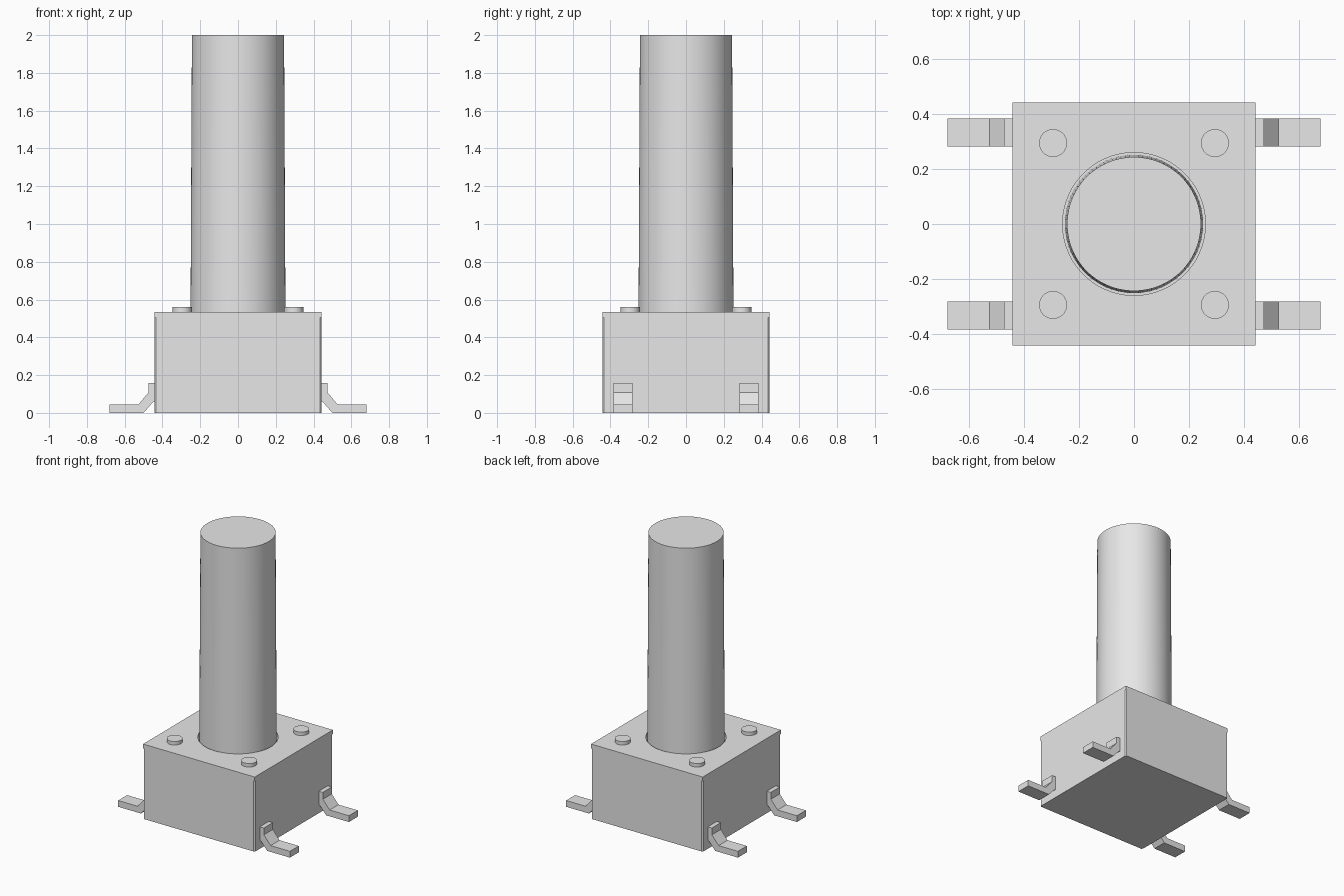
import bpy
import bmesh

if "Cube" in bpy.data.objects:
    bpy.data.objects.remove(bpy.data.objects["Cube"], do_unlink=True)

grey = bpy.data.materials.new("light_grey")
grey.use_nodes = True
grey.diffuse_color = (0.8, 0.8, 0.8, 1)
grey.node_tree.nodes["Principled BSDF"].inputs["Base Color"].default_value = (0.8, 0.8, 0.8, 1)


def add_object(name, bm):
    bmesh.ops.recalc_face_normals(bm, faces=bm.faces)
    mesh = bpy.data.meshes.new(name)
    bm.to_mesh(mesh)
    bm.free()
    mesh.materials.append(grey)
    obj = bpy.data.objects.new(name, mesh)
    bpy.context.collection.objects.link(obj)
    return obj


def prism(name, points, offset):
    """Extrude a closed outline of 3D points by an offset."""
    bm = bmesh.new()
    face = bm.faces.new([bm.verts.new(p) for p in points])
    moved = bmesh.ops.extrude_face_region(bm, geom=[face])["geom"]
    bmesh.ops.translate(bm, vec=offset,
                        verts=[v for v in moved if isinstance(v, bmesh.types.BMVert)])
    return add_object(name, bm)


def cylinder(name, r_bottom, r_top, z0, z1, x=0, y=0, sides=64):
    bpy.ops.mesh.primitive_cone_add(vertices=sides, radius1=r_bottom, radius2=r_top,
                                    depth=z1 - z0, location=(x, y, (z0 + z1) / 2))
    obj = bpy.context.object
    obj.name = name
    obj.data.materials.append(grey)
    bpy.ops.object.shade_smooth_by_angle()
    return obj


# Housing with small corner chamfers under a square cover
half, c = 0.442, 0.008
split, top = 0.505, 0.535
inner = half - c
outline = [(half, -inner), (half, inner), (inner, half), (-inner, half),
           (-half, inner), (-half, -inner), (-inner, -half), (inner, -half)]
housing = prism("housing", [(x, y, 0) for x, y in outline], (0, 0, split))
square = [(-half, -half, split), (half, -half, split), (half, half, split), (-half, half, split)]
cover = prism("cover", square, (0, 0, top - split))

# Round well for the plunger
cutter = cylinder("well_cutter", 0.26, 0.26, 0.43, 0.7, sides=96)
cutter.hide_render = True
for part in (housing, cover):
    cut = part.modifiers.new("well", 'BOOLEAN')
    cut.operation = 'DIFFERENCE'
    cut.solver = 'EXACT'
    cut.object = cutter
    bpy.ops.object.select_all(action='DESELECT')
    part.select_set(True)
    bpy.context.view_layer.objects.active = part
    bpy.ops.object.modifier_apply(modifier=cut.name)
    bpy.ops.object.shade_smooth_by_angle()
bpy.data.objects.remove(cutter, do_unlink=True)

# Slightly tapered plunger
cylinder("plunger", 0.252, 0.244, 0.4, 2.0, sides=96)

# Four cover rivets and four bent terminals
pin_profile = [(0.43, 0.157), (0.474, 0.157), (0.474, 0.108), (0.527, 0.045), (0.68, 0.045),
               (0.68, 0), (0.50, 0), (0.447, 0.06), (0.43, 0.06)]
for sx, side in ((1, "left"), (-1, "right")):
    for sy, end in ((1, "back"), (-1, "front")):
        cylinder(f"rivet_{end}_{side}", 0.051, 0.051, top - 0.01, 0.56,
                 sx * 0.295, sy * 0.295, 32)
        prism(f"terminal_{end}_{side}",
              [(sx * x, sy * 0.283, z) for x, z in pin_profile], (0, sy * 0.101, 0))
